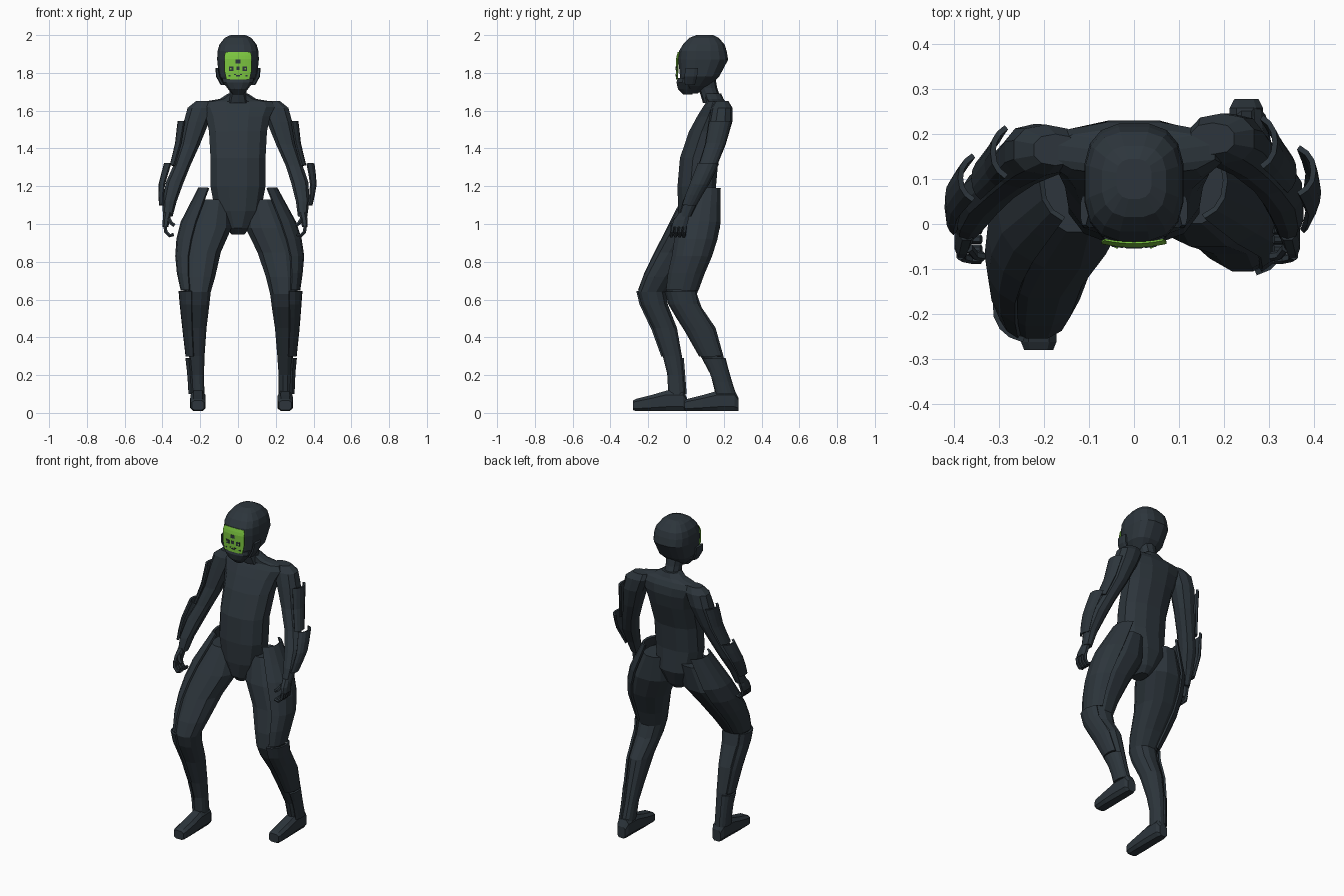
import bpy, bmesh, math
from mathutils import Vector


def material(name, rgb):
    m = bpy.data.materials.new(name)
    m.diffuse_color = (*rgb, 1)
    return m


DARK = material("dark slate", (0.026, 0.036, 0.045))
GREEN = material("visor green", (0.20, 0.56, 0.05))


def finish(name, bm, mat=DARK):
    bmesh.ops.recalc_face_normals(bm, faces=bm.faces)
    me = bpy.data.meshes.new(name)
    bm.to_mesh(me)
    bm.free()
    me.materials.append(mat)
    ob = bpy.data.objects.new(name, me)
    bpy.context.collection.objects.link(ob)
    return ob


def spow(v, p):
    return math.copysign(abs(v) ** p, v)


def ring_point(sec, a, axis='z', p=1.0, grow=0.0):
    """Point at angle a on a superellipse section (x, y, z, r1, r2)."""
    x, y, z, r1, r2 = sec
    c, s = spow(math.cos(a), p) * (r1 + grow), spow(math.sin(a), p) * (r2 + .25 * grow)
    return Vector((x + c, y + s, z)) if axis == 'z' else Vector((x + c, y, z + s))


def loft(name, secs, n=10, axis='z', p=0.85):
    bm = bmesh.new()
    rings = [[bm.verts.new(ring_point(s, math.tau * (i + .5) / n, axis, p)) for i in range(n)]
             for s in secs]
    for a, b in zip(rings, rings[1:]):
        for i in range(n):
            j = (i + 1) % n
            bm.faces.new((a[i], a[j], b[j], b[i]))
    bm.faces.new(rings[0])
    bm.faces.new(rings[-1])
    return finish(name, bm)


def section_at(secs, z):
    """Interpolated section at a height (extrapolates above the first one)."""
    for a, b in zip(secs, secs[1:]):
        if z >= b[2]:
            break
    t = (z - a[2]) / (b[2] - a[2])
    return [u + (v - u) * t for u, v in zip(a, b)]


def shell(name, secs, side, z0, z1, g0, g1, a0=-50, a1=50, rows=4, cols=6):
    """Curved armour plate wrapped round the outer side of a limb."""
    bm = bmesh.new()
    grid = []
    for r in range(rows + 1):
        t = r / rows
        s = section_at(secs, z0 + (z1 - z0) * t)
        row = []
        for c in range(cols + 1):
            a = math.radians(a0 + (a1 - a0) * c / cols)
            if side < 0:
                a = math.pi - a
            row.append(bm.verts.new(ring_point(s, a, 'z', .85, g0 + (g1 - g0) * t)))
        grid.append(row)
    for a, b in zip(grid, grid[1:]):
        for i in range(cols):
            bm.faces.new((a[i], a[i + 1], b[i + 1], b[i]))
    ob = finish(name, bm)
    mod = ob.modifiers.new("thickness", 'SOLIDIFY')
    mod.thickness = 0.012
    mod.offset = 0
    return ob


def tube(name, pts, r, n=6):
    """Thin jointed rod through points, used for fingers."""
    bm = bmesh.new()
    pts = [Vector(q) for q in pts]
    rings = []
    for k, q in enumerate(pts):
        d = pts[min(k + 1, len(pts) - 1)] - pts[max(k - 1, 0)]
        u = d.orthogonal().normalized() if abs(d.y) > .02 else Vector((0, 1, 0))
        v = d.cross(u).normalized()
        rings.append([bm.verts.new(q + r * (u * math.cos(math.tau * i / n) + v * math.sin(math.tau * i / n)))
                      for i in range(n)])
    for a, b in zip(rings, rings[1:]):
        for i in range(n):
            j = (i + 1) % n
            bm.faces.new((a[i], a[j], b[j], b[i]))
    bm.faces.new(rings[0])
    bm.faces.new(rings[-1])
    return finish(name, bm)


# Torso with sloping shoulders, and neck
loft("torso", [(0, .055, .945, .035, .05), (0, .055, .98, .065, .085), (0, .065, 1.07, .125, .11),
               (0, .057, 1.2, .15, .105), (0, .07, 1.35, .15, .105), (0, .115, 1.49, .158, .102),
               (0, .145, 1.57, .175, .088), (0, .158, 1.62, .2, .07), (0, .16, 1.648, .185, .052),
               (0, .15, 1.662, .1, .05), (0, .14, 1.69, .055, .048)], 12)
loft("neck", [(0, .145, 1.64, .062, .055), (0, .125, 1.69, .046, .05), (0, .115, 1.72, .046, .05),
              (0, .1, 1.78, .055, .055)])

# Helmet with side pads and chin guard
loft("helmet", [(0, .03, 1.69, .02, .03), (0, .045, 1.73, .062, .08), (0, .072, 1.78, .102, .105),
                (0, .091, 1.87, .112, .134), (0, .089, 1.915, .11, .128), (0, .094, 1.95, .1, .112),
                (0, .095, 1.985, .072, .08), (0, .1, 2.0, .04, .045)], 16, p=.72)
loft("chin_guard", [(0, .01, 1.685, .028, .025), (0, -.002, 1.715, .055, .042), (0, -.005, 1.75, .082, .047),
                    (0, .0, 1.772, .085, .045)], 12)
for s in (-1, 1):
    loft("helmet_side_pad", [(s * .08, .02, 1.735, .012, .028), (s * .105, .025, 1.78, .012, .036),
                             (s * .111, .03, 1.825, .009, .035)], 8)


# Curved visor and the dark marks on it
def visor_y(x, z):
    return -.0485 + 1.6 * x * x + .3 * max(0, z - 1.88)


def visor_plate(name, x0, x1, z0, z1, mat, lift, n=1, taper=0.0):
    bm = bmesh.new()
    rows = []
    for k in range(n + 1):
        t = k / n
        z = z0 + (z1 - z0) * t
        f = 1 - taper * (max(0, 1 - 3 * t) + .6 * max(0, 8 * t - 7))
        xs = [f * (x0 + (x1 - x0) * i / n) if taper else x0 + (x1 - x0) * i / n for i in range(n + 1)]
        rows.append([bm.verts.new((x, visor_y(x, z) - lift, z)) for x in xs])
    for a, b in zip(rows, rows[1:]):
        for i in range(n):
            bm.faces.new((a[i], a[i + 1], b[i + 1], b[i]))
    ob = finish(name, bm, mat)
    mod = ob.modifiers.new("thickness", 'SOLIDIFY')
    mod.thickness = .004
    mod.offset = 0


visor_plate("visor", -.072, .072, 1.765, 1.91, GREEN, 0.002, 8, .16)
for s in (-1, 1):
    visor_plate("visor_eye", s * .035 - .012, s * .035 + .012, 1.81, 1.833, DARK, .004)
    visor_plate("visor_eye_glint", s * .039 - .004, s * .039 + .004, 1.817, 1.825, GREEN, .006)
    visor_plate("visor_cheek_mark", s * .045 - .005, s * .045 + .005, 1.781, 1.788, DARK, .004)
    visor_plate("visor_mouth_corner", s * .016 - .005, s * .016 + .005, 1.788, 1.794, DARK, .004)
visor_plate("visor_brow_mark", -.014, .014, 1.85, 1.87, DARK, .004)
visor_plate("visor_nose_mark", -.009, .009, 1.815, 1.833, DARK, .004)
visor_plate("visor_mouth", -.011, .011, 1.781, 1.788, DARK, .004)

# Legs: the left one steps back, the right one is forward (x, y, z, half width, half depth)
legs = {
    1: [(.125, .088, 1.13, .08, .09), (.165, .065, .98, .13, .118), (.215, .038, .85, .115, .108),
        (.235, -.005, .72, .09, .096), (.242, -.024, .63, .074, .084), (.245, .002, .56, .068, .082),
        (.25, .075, .45, .056, .084), (.25, .138, .3, .043, .062), (.25, .178, .2, .036, .048),
        (.25, .215, .07, .036, .053)],
    -1: [(-.125, .075, 1.13, .08, .095), (-.16, .025, .98, .13, .125), (-.2, -.055, .85, .112, .112),
         (-.212, -.14, .72, .094, .09), (-.216, -.182, .64, .074, .075), (-.218, -.165, .57, .068, .072),
         (-.22, -.112, .45, .055, .066), (-.218, -.072, .3, .042, .052), (-.215, -.055, .2, .036, .044),
         (-.212, -.048, .07, .036, .048)]}
for s, secs in legs.items():
    loft("leg", secs, 12)
    shell("thigh_plate", secs, s, 1.19, .65, .034, .006, -65, 65, 6)
    shell("shin_plate", secs, s, .645, .3, .018, .012, -75, 45, 5)
    shell("ankle_plate", secs, s, .29, .1, .014, .008, -50, 75, 3)
    # Foot, from heel to toe
    x, heel = secs[-1][0], (.278 if s > 0 else .005)
    loft("foot", [(x, heel, .045, .028, .036), (x, heel - .02, .064, .039, .056),
                  (x, heel - .11, .064, .041, .056), (x, heel - .19, .052, .043, .044),
                  (x, heel - .268, .042, .041, .034), (x, heel - .285, .04, .034, .027)], 8, 'y', .6)

# Arms
arms = {
    1: [(.175, .19, 1.65, .05, .035), (.195, .19, 1.615, .075, .056), (.22, .182, 1.54, .07, .063),
        (.255, .155, 1.42, .055, .055), (.297, .115, 1.31, .047, .05), (.327, .075, 1.22, .048, .05),
        (.342, .025, 1.12, .037, .042), (.342, -.005, 1.04, .026, .033)],
    -1: [(-.175, .165, 1.65, .05, .035), (-.195, .165, 1.615, .075, .056), (-.22, .16, 1.54, .07, .063),
         (-.255, .135, 1.42, .055, .055), (-.297, .1, 1.31, .047, .05), (-.335, .065, 1.22, .049, .05),
         (-.362, .02, 1.12, .039, .042), (-.372, -.005, 1.04, .027, .033)]}
for s, secs in arms.items():
    loft("arm", secs, 10)
    shell("upper_arm_plate", secs, s, 1.545, 1.31, .025, .012)
    shell("forearm_plate", secs, s, 1.32, 1.1, .058 if s > 0 else .045, .012)
    # Hand with curled fingers and thumb
    x, y = secs[-1][0], secs[-1][1] - .022
    loft("palm", [(x, y + .018, 1.06, .022, .028), (x + s * .008, y, 1.02, .02, .042),
                  (x + s * .012, y - .01, .985, .016, .042)], 8)
    for k in range(4):
        fy = y - .043 + k * .022
        tube("finger", [(x + s * .014, fy, .99), (x + s * .01, fy - .004, .958),
                        (x - s * .01, fy - .008, .938), (x - s * .032, fy - .008, .945)], .0105)
    tube("thumb", [(x - s * .004, y - .025, 1.03), (x - s * .018, y - .042, 1.005),
                   (x - s * .036, y - .045, .992)], .011)
